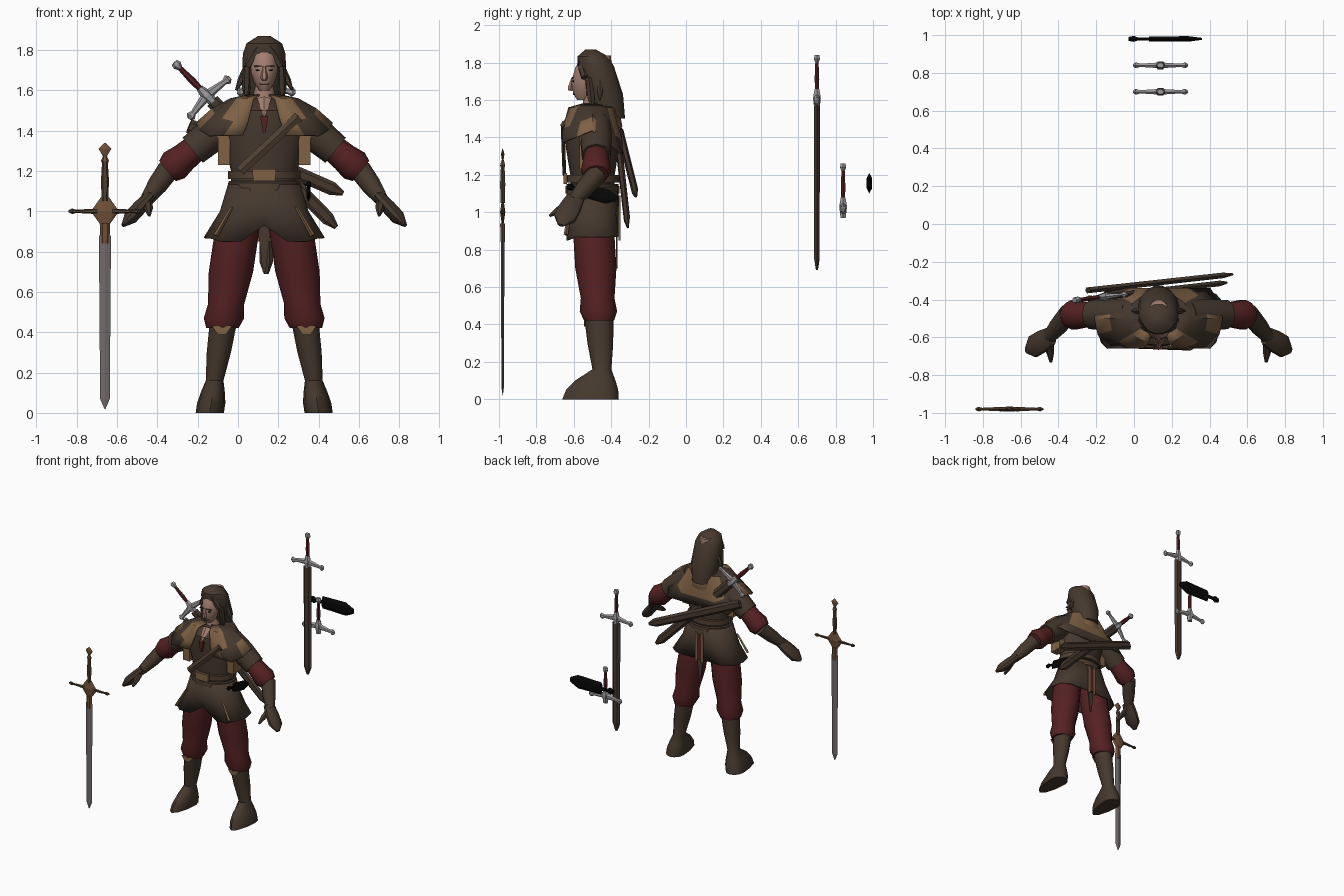
import bpy, bmesh, math
from mathutils import Matrix, Vector

if "Cube" in bpy.data.objects:
    bpy.data.objects.remove(bpy.data.objects["Cube"])


def material(name, *rgb):
    made = bpy.data.materials.new(name)
    made.use_nodes = True
    made.diffuse_color = (*rgb, 1)
    shader = made.node_tree.nodes["Principled BSDF"]
    shader.inputs["Base Color"].default_value = made.diffuse_color
    return made


brown = material("dark brown cloth", .06, .04, .027)
leather = material("leather", .08, .05, .03)
tan = material("tan cloth", .21, .12, .06)
red = material("dark red cloth", .09, .015, .016)
flesh = material("skin", .36, .21, .16)
steel = material("steel", .34, .32, .33)
dull = material("dull blade", .17, .145, .145)
bronze = material("old bronze", .16, .08, .04)
black = material("black", .002, .002, .002)

BODY = Matrix.Translation((.13, -.5, 0))
BASE, UP = Vector((0, 0, 0)), Vector((0, 0, 1))


def finish(bm, name, mat, place, smooth):
    bmesh.ops.remove_doubles(bm, verts=bm.verts, dist=.0004)
    bmesh.ops.recalc_face_normals(bm, faces=bm.faces)
    mesh = bpy.data.meshes.new(name)
    bm.to_mesh(mesh)
    bm.free()
    part = bpy.data.objects.new(name, mesh)
    bpy.context.collection.objects.link(part)
    mesh.materials.append(mat)
    part.matrix_world = place
    if smooth:
        bpy.ops.object.select_all(action='DESELECT')
        part.select_set(True)
        bpy.context.view_layer.objects.active = part
        bpy.ops.object.shade_smooth_by_angle(angle=math.radians(40))
    return part


def limb(name, mat, rows, start=BASE, end=UP, flat=1, sides=10, place=BODY, side=1, warp=None, caps=True):
    """Skin rings (fraction of the way, radius) strung from start to end."""
    start, end = Vector(start), Vector(end)
    along = (end - start).normalized()
    if along.z > .9:  # upright parts keep level rings
        along = UP
    depth = Vector((0, 1, 0))
    depth = (depth - along * along.y).normalized()
    width = depth.cross(along)
    bm = bmesh.new()
    loops = []
    for fraction, radius in rows:
        loop = []
        for k in range(sides):
            angle = math.tau * k / sides
            p = start.lerp(end, fraction) + radius * (width * math.cos(angle) + depth * flat * math.sin(angle))
            if warp:
                warp(p)
            loop.append(bm.verts.new((p.x * side, p.y, p.z)))
        loops.append(loop)
    for low, high in zip(loops, loops[1:]):
        for k in range(sides):
            bm.faces.new((low[k - 1], low[k], high[k], high[k - 1]))
    if caps:
        bm.faces.new(loops[0])
        bm.faces.new(loops[-1])
    return finish(bm, name, mat, place, place is BODY)


def plate(name, mat, x, y, z, w, h, taper=1, thick=.009, side=1):
    """Upright panel with half width w and half height h, tapering downwards."""
    bm = bmesh.new()
    corners = ((-w, h), (w, h), (w * taper, -h), (-w * taper, -h))
    face = bm.faces.new([bm.verts.new(((x + dx) * side, y, z + dz)) for dx, dz in corners])
    new = bmesh.ops.extrude_face_region(bm, geom=[face])["geom"]
    moved = [item for item in new if isinstance(item, bmesh.types.BMVert)]
    bmesh.ops.translate(bm, verts=moved, vec=(0, thick, 0))
    return finish(bm, name, mat, BODY, False)


def paint(part, mat, rule):
    part.data.materials.append(mat)
    for face in part.data.polygons:
        if rule(face.center, face.normal):
            face.material_index = len(part.data.materials) - 1


def thicken(part):
    part.modifiers.new("thickness", 'SOLIDIFY').thickness = .008


def clamp_depth(p, limit):
    p.y = max(-limit, min(limit, p.y))


# Torso, neck and collar opening
limb("tunic", brown, [(1.05, .165), (1.2, .165), (1.4, .21), (1.5, .2), (1.56, .09)], flat=.72, sides=16)
limb("neck", flesh, [(1.5, .06), (1.64, .05)])
limb("neck_opening", flesh, [(0, .035), (1, .005)], (0, -.085, 1.56), (0, -.165, 1.47), flat=.4, sides=4)
plate("red_lacing", red, 0, -.165, 1.43, .02, .04, taper=.3, thick=.03)


# Flared skirt with a split front and pointed hem
def skirt_hem(p):
    clamp_depth(p, .14)
    if p.z < .9 and p.y < -.1:
        p.z += .06 if abs(p.x) < .02 else -.02


thicken(limb("skirt", brown, [(1.15, .175), (1, .22), (.87, .3)],
             flat=.8, sides=16, warp=skirt_hem, caps=False))
plate("back_tail", brown, 0, .125, .82, .035, .12, taper=.2)
plate("back_slit", red, 0, .14, .97, .018, .1)

# Belts, buckle and chest strap
for height in (1.12, 1.18):
    limb("belt", leather, [(height - .02, .18), (height + .02, .18)], flat=.8, sides=16)
plate("buckle", tan, 0, -.155, 1.18, .06, .03, taper=.9, thick=.02)
limb("chest_strap", leather, [(0, .025), (1, .025)], (.17, -.16, 1.47), (-.12, -.15, 1.2), flat=.4, sides=4)


# Shoulder mantle, longer behind, open in front and bordered in tan
def drape(p):
    clamp_depth(p, .16)
    if p.z < 1.52:
        p.z -= max(-.4 * p.y, .8 * p.y)


mantle = limb("shoulder_mantle", brown, [(1.58, .08), (1.56, .17), (1.51, .26), (1.44, .34)],
              flat=.8, sides=20, warp=drape, caps=False)
bm = bmesh.new()
bm.from_mesh(mantle.data)
middles = [(face, face.calc_center_median()) for face in bm.faces]
gap = [face for face, middle in middles if middle.y < -.04 and abs(middle.x) < .05]
bmesh.ops.delete(bm, geom=gap, context='FACES')
bm.to_mesh(mantle.data)
bm.free()


def tan_border(c, n):
    if c.y < -.05:
        return abs(c.x) < .16
    return c.z > 1.4 if c.y > .08 else c.z < 1.49


paint(mantle, tan, tan_border)
thicken(mantle)
limb("hood_folds", tan, [(1.4, .05), (1.46, .12), (1.54, .12), (1.6, .08)],
     (0, .38, 0), (0, .18, 1), flat=.6, sides=12)


# Legs, boots and arms
def toe(p):
    if p.z < .12 and p.y < .05:
        p.y = .05 + (p.y - .05) * (3 - 8 * p.z)


heel, hip = (.27, .06, 0), (.12, 0, 1)
shoulder, elbow = (.15, .02, 1.47), (.48, .02, 1.2)
wrist, fingertip, thumb_tip = (.58, -.1, 1.06), (.7, -.17, .93), (.57, -.23, .98)

for side, label in ((1, "left_"), (-1, "right_")):
    def limb_part(name, *args, **options):
        return limb(label + name, *args, side=side, **options)

    def trim(name, *args, **options):
        return plate(label + name, *args, side=side, **options)

    limb_part("breeches", red, [(1, .1), (.9, .11), (.7, .11), (.54, .09), (.47, .1), (.42, .08)],
              heel, hip, sides=12)
    limb_part("boot", brown, [(0, .07), (.05, .07), (.1, .06), (.16, .044), (.3, .06), (.45, .068)],
              heel, hip, flat=1.15, sides=12, warp=toe)
    trim("boot_cuff", tan, .21, -.045, .41, .05, .02, taper=.4)
    sleeve = limb_part("sleeve", brown, [(0, .08), (.3, .088), (.62, .08)], shoulder, elbow)
    paint(sleeve, tan, lambda c, n: n.y < -.5 and abs(c.x) < .22)
    limb_part("undersleeve", red, [(.5, .065), (.75, .072), (.9, .082), (1, .065)], shoulder, elbow)
    limb_part("glove", brown, [(-.05, .055), (.5, .05), (1, .035)], elbow, wrist)
    limb_part("hand", brown, [(-.1, .03), (.3, .036), (.7, .036), (1, .01)], wrist, fingertip, flat=1.7)
    limb_part("thumb", brown, [(0, .025), (.6, .022), (1, .008)], wrist, thumb_tip, sides=6)
    # Tan trims
    trim("vest_flap", tan, .2, -.07, 1.33, .03, .1, thick=.1)
    trim("slit_trim", tan, .026, .14, .97, .01, .12)
    limb_part("skirt_trim", tan, [(0, .008), (1, .012)], (.16, -.12, 1.02), (.24, -.142, .88), sides=4)
    # Eyes, brows and hair framing the face
    trim("eye", black, .03, -.108, 1.7, .014, .004, taper=.6)
    trim("eyebrow", brown, .03, -.11, 1.72, .02, .004)
    limb_part("temple_lock", brown, [(0, .015), (.5, .025), (1, .02)],
              (.02, -.065, 1.82), (.08, -.04, 1.72), sides=6)
    limb_part("cheek_lock", brown, [(0, .02), (.6, .022), (1, .005)],
              (.085, -.02, 1.72), (.09, 0, 1.54), sides=6)
    limb_part("side_lock", brown, [(0, .02), (.5, .018), (1, .005)],
              (.09, .04, 1.7), (.14, .04, 1.6), sides=6)

# Head and swept back hair
limb("head", flesh, [(0, .025), (.15, .05), (.4, .072), (.7, .074), (.95, .055)],
     (0, -.05, 1.6), (0, .03, 1.85), flat=1.35, sides=14)
limb("nose", flesh, [(0, .008), (.8, .018), (1, .012)], (0, -.105, 1.72), (0, -.12, 1.65), sides=6)
plate("mouth", leather, 0, -.105, 1.63, .025, .004, taper=.6)
limb("hair", brown, [(0, .08), (.35, .11), (.55, .108), (.76, .106), (.9, .088), (1, .03)],
     (0, .1, 1.5), (0, -.01, 1.87), flat=.95, sides=14)


# Weapons run along their own z axis, with the guard at the origin
def placed(spot, turn=0, lean=0):
    return Matrix.Translation(spot) @ Matrix.Rotation(turn, 4, 'Z') @ Matrix.Rotation(lean, 4, 'Y')


def scabbard(place, length):
    limb("scabbard", brown, [(-length, .012), (.06 - length, .034), (-.04, .036)],
         flat=.5, sides=6, place=place)


def hilt(place):
    for side in (1, -1):
        limb("crossguard_arm", steel, [(0, .025), (.75, .014), (.9, .025), (1, .01)],
             BASE, (.145, 0, -.02), flat=.7, sides=6, place=place, side=side)
    for name, mat, rows in (("guard_block", steel, [(-.06, .02), (0, .03), (.05, .018)]),
                            ("grip", red, [(.03, .013), (.1, .018), (.2, .012)]),
                            ("pommel", steel, [(.19, .014), (.21, .024), (.23, .018)])):
        limb(name, mat, rows, flat=.8, sides=6, place=place)


def knife(place):
    limb("black_knife_handle", black, [(-.17, .02), (-.14, .03), (-.12, .016), (-.06, .016)],
         flat=.6, sides=6, place=place)
    limb("black_knife_sheath", black, [(-.06, .05), (.15, .055), (.22, .02)],
         flat=.3, sides=6, place=place)


for sword in (placed((.14, .7, 1.61)), placed((-.155, -.385, 1.575), .115, -.78)):
    hilt(sword)
    scabbard(sword, .92)
hilt(placed((.14, .84, 1.03)))
scabbard(placed((-.28, -.355, 1.44), .11, -1.16), .88)
quarter = math.pi / 2
knife(placed((.14, .98, 1.155), 0, quarter))
knife(placed((.35, -.52, 1.11), quarter, quarter + .25) @ Matrix.Scale(.7, 4))

# Bronze hilted longsword standing on its own
stand = placed((-.66, -.98, 1))
for name, mat, sides, flat, rows in (
        ("longsword_blade", dull, 4, .3, [(-.98, .003), (-.93, .024), (-.12, .03)]),
        ("longsword_collar", bronze, 6, .6, [(-.16, .022), (-.06, .026)]),
        ("longsword_boss", bronze, 8, .2, [(-.07, .02), (0, .07), (.07, .02)]),
        ("longsword_grip", leather, 6, .8, [(.05, .016), (.15, .02), (.25, .014)]),
        ("longsword_knob", bronze, 6, .8, [(.23, .01), (.25, .02), (.28, .008)]),
        ("longsword_pommel", bronze, 4, .3, [(.27, .008), (.31, .032), (.34, .003)])):
    limb(name, mat, rows, flat=flat, sides=sides, place=stand)
for side in (1, -1):
    limb("longsword_guard", leather, [(.2, .014), (.8, .008), (.9, .014), (1, .005)],
         BASE, (.18, 0, 0), sides=6, place=stand, side=side)
